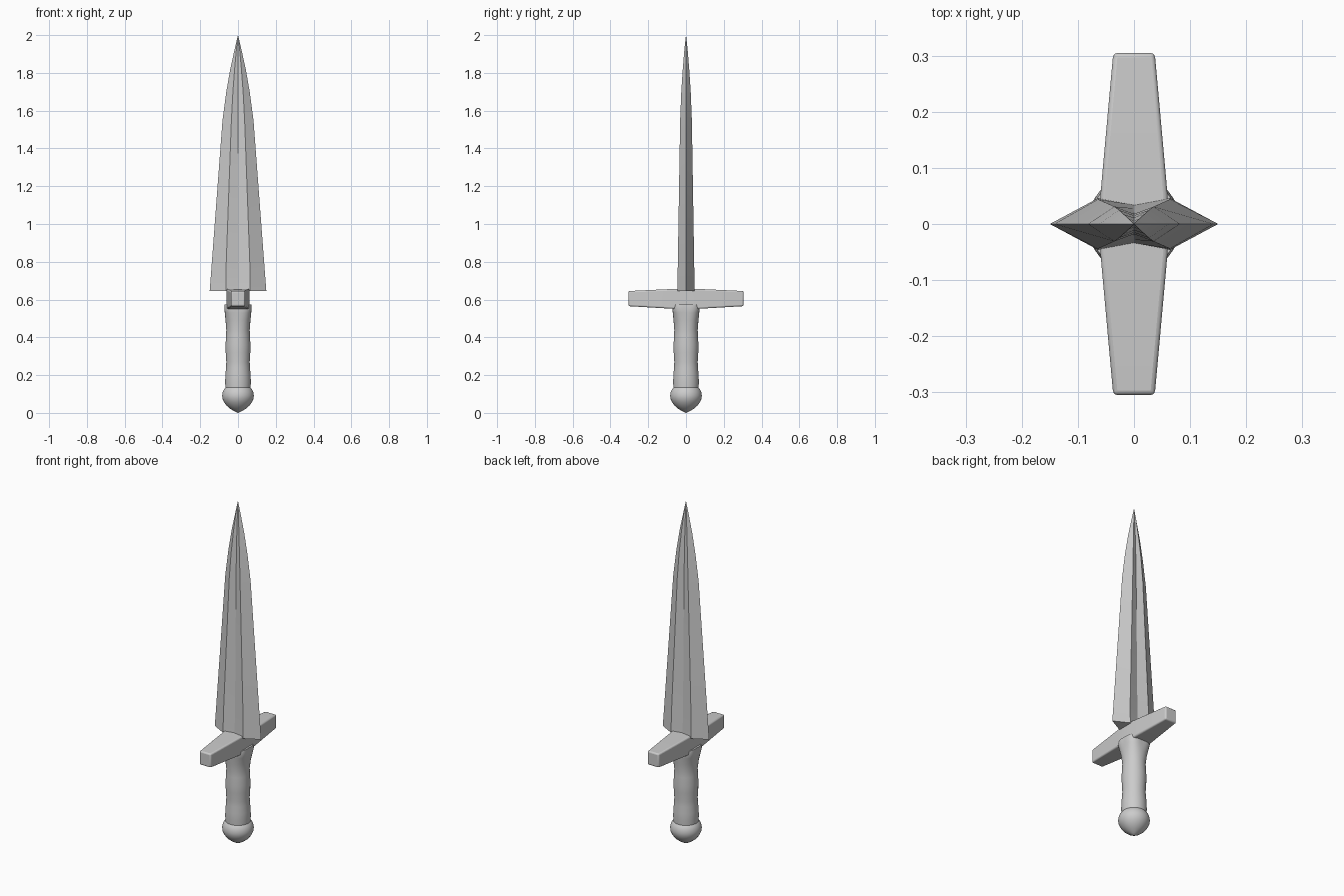
import bpy, bmesh
from math import sin, cos, tau, radians

cube = bpy.data.objects.get("Cube")
if cube:
    bpy.data.objects.remove(cube)


def loft(name, rings, smooth=None, bevel=0):
    """Skin a list of closed rings and cap both ends."""
    bm = bmesh.new()
    loops = [[bm.verts.new(p) for p in ring] for ring in rings]
    count = len(loops[0])
    for a, b in zip(loops, loops[1:]):
        for i in range(count):
            j = (i + 1) % count
            bm.faces.new((a[i], a[j], b[j], b[i]))
    bm.faces.new(loops[0][::-1])
    bm.faces.new(loops[-1])
    bmesh.ops.remove_doubles(bm, verts=bm.verts, dist=0.00001)
    bmesh.ops.recalc_face_normals(bm, faces=bm.faces)
    mesh = bpy.data.meshes.new(name)
    bm.to_mesh(mesh)
    bm.free()
    obj = bpy.data.objects.new(name, mesh)
    bpy.context.collection.objects.link(obj)
    if bevel:
        mod = obj.modifiers.new("Soft edges", 'BEVEL')
        mod.width = bevel
        mod.segments = 3
        mod.limit_method = 'ANGLE'
        mod.angle_limit = radians(40)
    if smooth:
        bpy.ops.object.select_all(action='DESELECT')
        obj.select_set(True)
        bpy.context.view_layer.objects.active = obj
        bpy.ops.object.shade_smooth_by_angle(angle=radians(smooth))
    return obj


def round_ring(r, z, square=0, sides=40):
    """Circle whose diagonals are pushed out towards a square."""
    ring = []
    for i in range(sides):
        a = tau * i / sides
        k = r * (1 + square * sin(2 * a) ** 2)
        ring.append((k * cos(a), k * sin(a), z))
    return ring


def blade_ring(z, edge, ridge, thick, groove):
    """Hollow-centred section: sharp edges, two ridges and a shallow fuller."""
    half = [(edge, 0), (ridge, thick), (0, groove), (-ridge, thick)]
    return [(x, y, z) for x, y in half] + [(-x, -y, z) for x, y in half]


def guard_ring(y, w, low, high):
    return [(-w, y, low), (w, y, low), (w, y, high), (-w, y, high)]


# Blade, tapering to a curved point
blade = [
    (0.645, 0.15, 0.064, 0.046, 0.034),
    (0.75, 0.142, 0.064, 0.044, 0.028),
    (1.55, 0.082, 0.035, 0.031, 0.018),
    (1.7, 0.062, 0.027, 0.025, 0.015),
    (1.82, 0.041, 0.018, 0.017, 0.011),
    (1.92, 0.019, 0.009, 0.009, 0.006),
    (2.0, 0.0005, 0.0003, 0.0003, 0.0002),
]
loft("blade", [blade_ring(*s) for s in blade], smooth=12)

# Crossguard, thickest in the middle
guard = [
    (-0.305, 0.037, 0.565, 0.645),
    (-0.05, 0.06, 0.55, 0.657),
    (0.05, 0.06, 0.55, 0.657),
    (0.305, 0.037, 0.565, 0.645),
]
loft("crossguard", [guard_ring(*s) for s in guard], smooth=30, bevel=0.008)

# Grip with finger swells and a squared collar
grip = [
    (0.066, 0.12, 0), (0.068, 0.16, 0), (0.067, 0.2, 0), (0.063, 0.24, 0),
    (0.062, 0.27, 0), (0.065, 0.32, 0), (0.066, 0.36, 0), (0.063, 0.41, 0),
    (0.062, 0.44, 0), (0.066, 0.49, 0.04), (0.07, 0.53, 0.12),
    (0.072, 0.557, 0.18), (0.07, 0.575, 0.16),
]
loft("grip", [round_ring(*s) for s in grip], smooth=40)

# Pommel, a ball with a slight point underneath
pommel = [
    (0.0005, 0), (0.018, 0.008), (0.04, 0.021), (0.06, 0.038), (0.074, 0.057),
    (0.082, 0.075), (0.084, 0.092), (0.081, 0.11), (0.074, 0.125), (0.066, 0.134),
]
loft("pommel", [round_ring(*s) for s in pommel], smooth=40)
